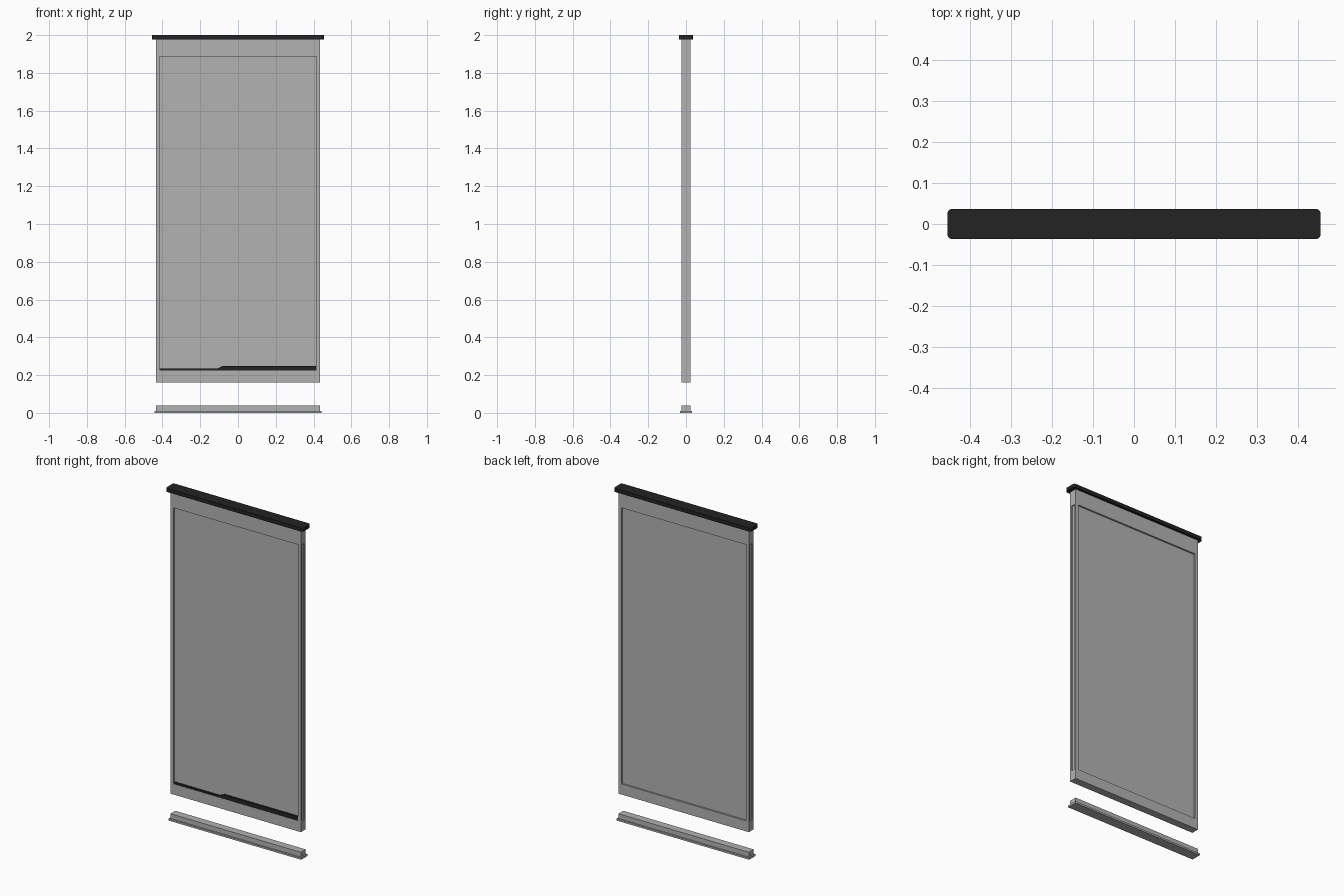
import bpy
import bmesh
from mathutils import Vector

if "Cube" in bpy.data.objects:
    bpy.data.objects.remove(bpy.data.objects["Cube"])


def material(name, value):
    mat = bpy.data.materials.new(name)
    mat.use_nodes = True
    colour = (value, value, value, 1)
    mat.diffuse_color = colour
    mat.node_tree.nodes["Principled BSDF"].inputs["Base Color"].default_value = colour
    return mat


grey = material("grey", 0.45)
black = material("black", 0.017)


def finish(bm, name, mat):
    bmesh.ops.recalc_face_normals(bm, faces=bm.faces)
    mesh = bpy.data.meshes.new(name)
    bm.to_mesh(mesh)
    bm.free()
    mesh.materials.append(mat)
    obj = bpy.data.objects.new(name, mesh)
    bpy.context.collection.objects.link(obj)
    return obj


def box_mesh(half_x, half_y, bottom, top):
    bm = bmesh.new()
    bmesh.ops.create_cube(bm, size=2)
    for v in bm.verts:
        v.co = Vector((v.co.x * half_x, v.co.y * half_y,
                       top if v.co.z > 0 else bottom))
    return bm


def recess(bm, normal, half_width, bottom, top, depth):
    """Sink a rectangular pocket into the face that points along normal."""
    bm.normal_update()
    face = max((f for f in bm.faces if f.normal.dot(normal) > 0.99),
               key=lambda f: f.calc_center_median().dot(normal))
    bmesh.ops.inset_individual(bm, faces=[face], thickness=0.005)
    across = 0 if normal.y else 1
    middle = face.calc_center_median()
    for v in face.verts:
        v.co[across] = half_width if v.co[across] > 0 else -half_width
        v.co.z = top if v.co.z > middle.z else bottom
    inner = bmesh.ops.extrude_discrete_faces(bm, faces=[face])["faces"][0]
    for v in inner.verts:
        v.co -= normal * depth


# Panel with recessed front and back windows and narrow side slots
WINDOW_X, WINDOW_LOW, WINDOW_HIGH = 0.415, 0.224, 1.886
panel = box_mesh(0.434, 0.023, 0.161, 1.978)
for side in (-1, 1):
    recess(panel, Vector((0, side, 0)), WINDOW_X, WINDOW_LOW, WINDOW_HIGH, 0.01)
    recess(panel, Vector((side, 0, 0)), 0.012, WINDOW_LOW, WINDOW_HIGH, 0.006)
finish(panel, "panel_frame", grey)

# Stepped dark strip along the bottom of the front window
profile = [(-WINDOW_X, WINDOW_LOW), (WINDOW_X, WINDOW_LOW), (WINDOW_X, 0.249),
           (-0.08, 0.249), (-0.11, 0.235), (-WINDOW_X, 0.235)]
strip = bmesh.new()
front = strip.faces.new([strip.verts.new((x, -0.022, z)) for x, z in profile])
extruded = bmesh.ops.extrude_face_region(strip, geom=[front])["geom"]
for v in extruded:
    if isinstance(v, bmesh.types.BMVert):
        v.co.y = -0.013
finish(strip, "window_strip", black)

# Top cap with rounded upright corners
cap = box_mesh(0.456, 0.037, 1.978, 2.0)
uprights = [e for e in cap.edges
            if abs(e.verts[0].co.z - e.verts[1].co.z) > 0.01]
bmesh.ops.bevel(cap, geom=uprights, offset=0.012, segments=4,
                profile=0.5, affect='EDGES')
finish(cap, "top_cap", black)

# Separate base rail with a wider foot
finish(box_mesh(0.434, 0.023, 0.01, 0.04), "base_rail", grey)
finish(box_mesh(0.442, 0.031, 0.0, 0.011), "base_foot", grey)
